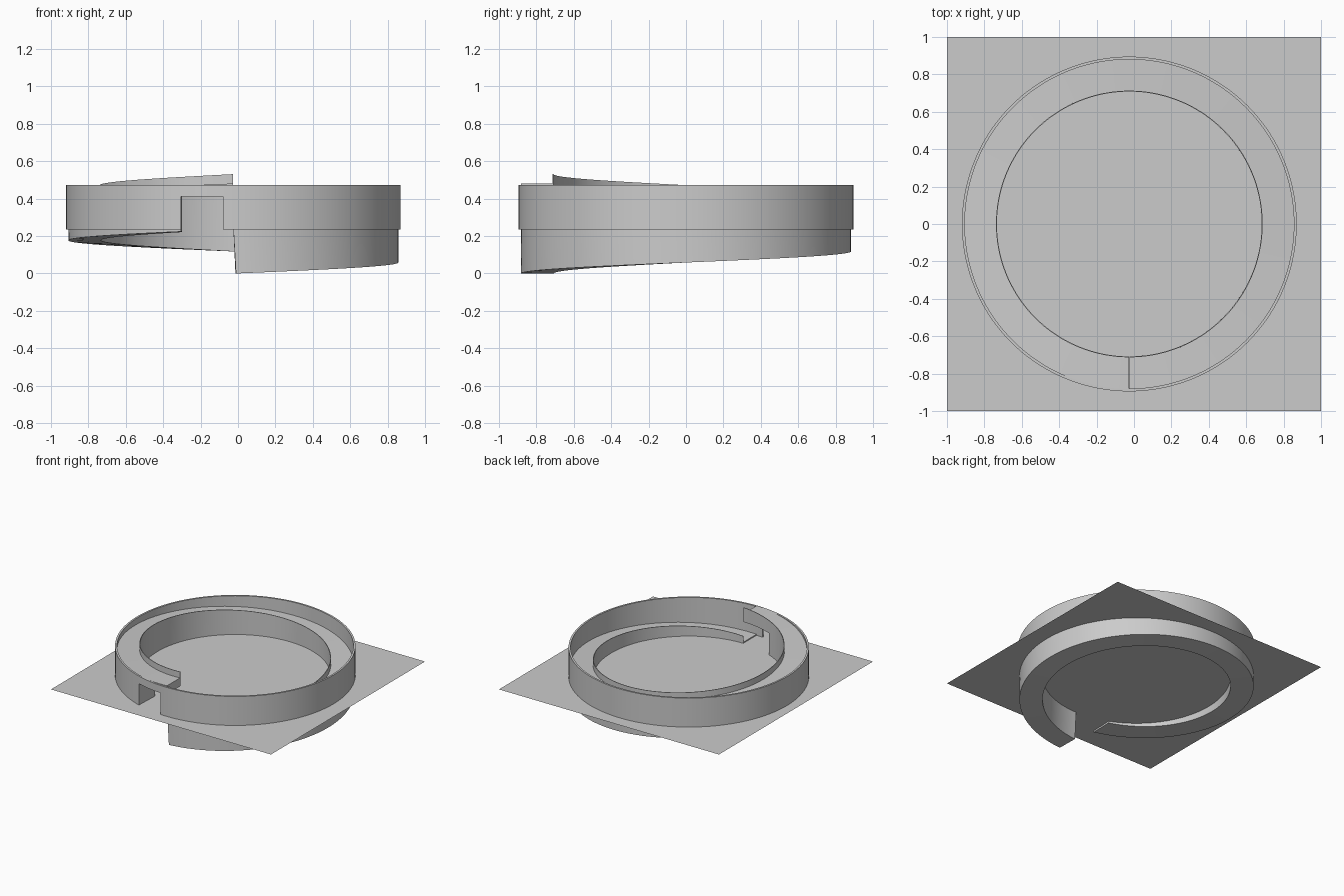
import bpy, bmesh
from math import sin, cos, pi, radians

if "Cube" in bpy.data.objects:
    bpy.data.objects.remove(bpy.data.objects["Cube"], do_unlink=True)

CX = -0.025          # ring axis
R_IN, R_OUT = 0.708, 0.882
PITCH = 0.236        # rise of the ramp over one turn
BASE_Z = 0.236
SEGS = 144

grey = bpy.data.materials.new("plain grey")
grey.use_nodes = True
grey.diffuse_color = (0.6, 0.6, 0.6, 1)
grey.node_tree.nodes["Principled BSDF"].inputs["Base Color"].default_value = (0.6, 0.6, 0.6, 1)


def finish(name, bm):
    bmesh.ops.recalc_face_normals(bm, faces=bm.faces)
    mesh = bpy.data.meshes.new(name)
    bm.to_mesh(mesh)
    bm.free()
    mesh.materials.append(grey)
    obj = bpy.data.objects.new(name, mesh)
    bpy.context.collection.objects.link(obj)
    return obj


def activate(obj):
    bpy.ops.object.select_all(action='DESELECT')
    obj.select_set(True)
    bpy.context.view_layer.objects.active = obj


def sweep(name, profile, turn, rise, lean, closed):
    """Carry a (radius, height) profile round the axis, starting at the front."""
    bm = bmesh.new()
    rings = []
    for i in range(SEGS if closed else SEGS + 1):
        t = i / SEGS
        ring = []
        for r, h in profile:
            a = -pi / 2 + t * turn + lean * (1 - t) * (1 - h / profile[2][1])
            ring.append(bm.verts.new((CX + r * cos(a), r * sin(a), h + rise * t)))
        rings.append(ring)
    n = len(profile)
    pairs = list(zip(rings, rings[1:]))
    if closed:
        pairs.append((rings[-1], rings[0]))
    else:
        bm.faces.new(rings[0])
        bm.faces.new(rings[-1])
    for a, b in pairs:
        for k in range(n):
            bm.faces.new((a[k], a[(k + 1) % n], b[(k + 1) % n], b[k]))
    return finish(name, bm)


def cut_box(obj, outline, low, high):
    """Cut an upright box with the given plan outline out of obj."""
    bm = bmesh.new()
    bottom = [bm.verts.new((x, y, low)) for x, y in outline]
    face = bm.faces.new(bottom)
    top = bmesh.ops.extrude_face_region(bm, geom=[face])["geom"]
    verts = [v for v in top if isinstance(v, bmesh.types.BMVert)]
    bmesh.ops.translate(bm, verts=verts, vec=(0, 0, high - low))
    cutter = finish("notch_cutter", bm)
    cutter.hide_render = True
    activate(obj)
    mod = obj.modifiers.new("notch", 'BOOLEAN')
    mod.operation = 'DIFFERENCE'
    mod.solver = 'EXACT'
    mod.object = cutter
    bpy.ops.object.modifier_apply(modifier=mod.name)
    bpy.data.objects.remove(cutter, do_unlink=True)


# Flat square sheet
bm = bmesh.new()
bmesh.ops.create_grid(bm, x_segments=1, y_segments=1, size=1)
bmesh.ops.translate(bm, verts=bm.verts, vec=(0, 0, BASE_Z))
sheet = finish("base_sheet", bm)

# Spiral ramp with a thin lip along its inner edge
FLOOR, LIP = 0.245, 0.295
ramp = sweep("spiral_ramp",
             [(R_IN, 0), (R_OUT, 0), (R_OUT, FLOOR), (R_IN + 0.005, FLOOR),
              (R_IN + 0.005, LIP), (R_IN, LIP)],
             2 * pi - 0.003, PITCH, 0.016, False)
# Opening under the top end of the ramp
cut_box(ramp, [(-0.312, -1), (CX + 0.0003, -1), (CX + 0.0003, -0.6), (-0.296, -0.6)],
        BASE_Z - 0.04, 0.412)

# Thin outer wall with a matching opening
wall = sweep("outer_wall", [(0.88, BASE_Z), (0.895, BASE_Z), (0.895, 0.474), (0.88, 0.474)],
             2 * pi, 0, 0, True)
cut_box(wall, [(-0.312, -1), (-0.08, -1), (-0.08, -0.6), (-0.296, -0.6)],
        BASE_Z - 0.1, 0.412)

for obj in (ramp, wall):
    activate(obj)
    bpy.ops.object.shade_smooth_by_angle(angle=radians(30))
